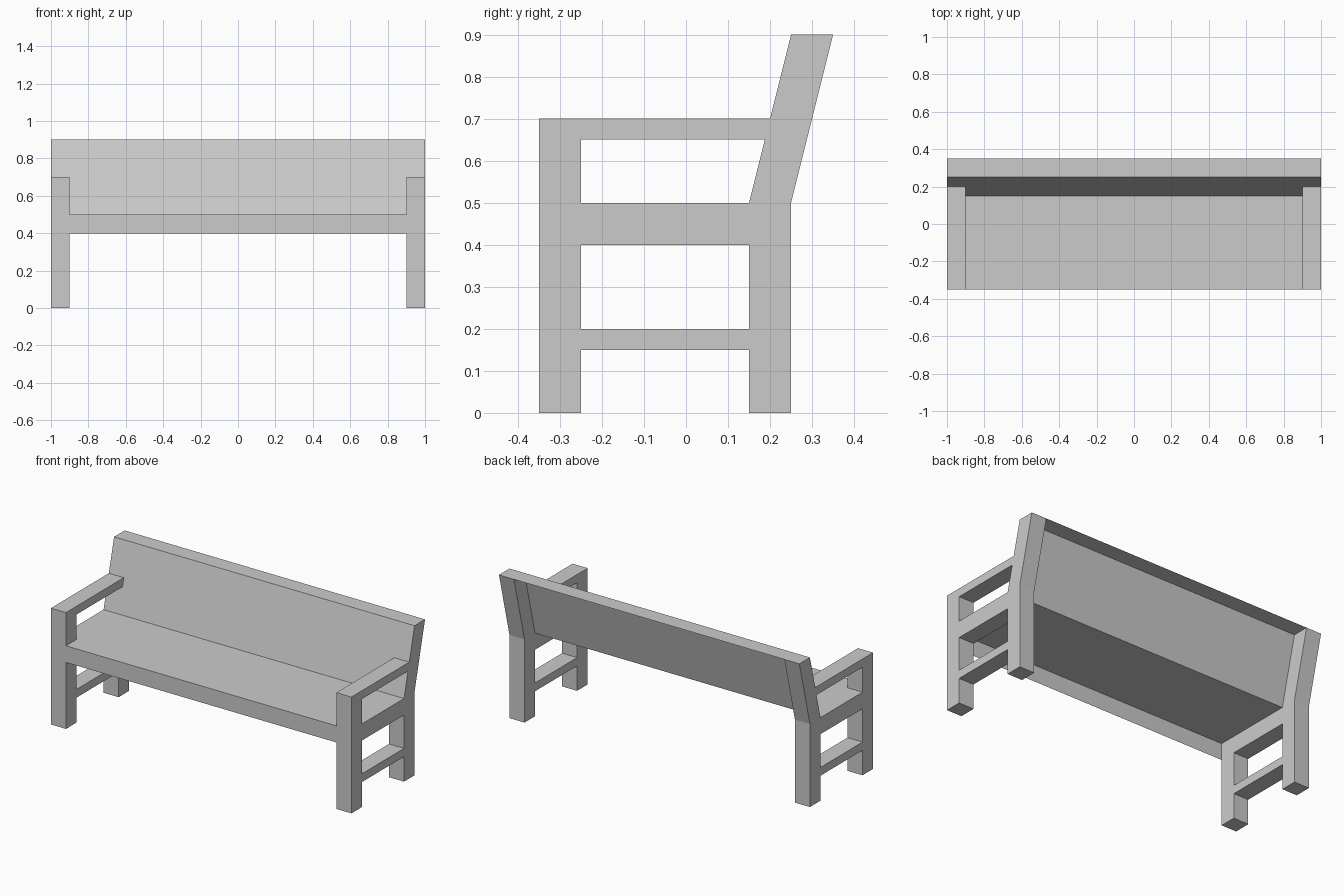
import bpy, bmesh
from mathutils import Vector

if "Cube" in bpy.data.objects:
    bpy.data.objects.remove(bpy.data.objects["Cube"])

HALF, INNER = 1.0, 0.9


def add_object(name, bm):
    mesh = bpy.data.meshes.new(name)
    bm.to_mesh(mesh)
    bm.free()
    obj = bpy.data.objects.new(name, mesh)
    bpy.context.collection.objects.link(obj)
    return obj


def extrude_x(bm, geom, dx):
    ret = bmesh.ops.extrude_face_region(bm, geom=geom)
    verts = [g for g in ret["geom"] if isinstance(g, bmesh.types.BMVert)]
    bmesh.ops.translate(bm, verts=verts, vec=(dx, 0, 0))


def side_frame(name, x, loops):
    """Plate with openings, drawn in the y-z plane and thickened along x."""
    bm = bmesh.new()
    for loop in loops:
        vs = [bm.verts.new((x, y, z)) for y, z in loop]
        for a, b in zip(vs, vs[1:] + vs[:1]):
            bm.edges.new((a, b))
    bmesh.ops.triangle_fill(bm, edges=bm.edges[:], use_beauty=True,
                            normal=Vector((1, 0, 0)))
    extrude_x(bm, bm.faces[:], HALF - INNER)
    bmesh.ops.recalc_face_normals(bm, faces=bm.faces[:])
    return add_object(name, bm)


def sheet(name, path):
    """Open folded board spanning the gap between the side frames."""
    bm = bmesh.new()
    rows = [[bm.verts.new((x, y, z)) for x in (-INNER, INNER)] for y, z in path]
    for (a, b), (c, d) in zip(rows, rows[1:]):
        bm.faces.new((a, b, d, c))
    return add_object(name, bm)


# Side frames: legs, leaning back post, armrest, seat rail and lower stretcher
outline = [(-.35, 0), (-.25, 0), (-.25, .15), (.15, .15), (.15, 0), (.25, 0),
           (.25, .5), (.35, .9), (.25, .9), (.2, .7), (-.35, .7)]
low_gap = [(-.25, .2), (.15, .2), (.15, .4), (-.25, .4)]
arm_gap = [(-.25, .5), (.15, .5), (.1875, .65), (-.25, .65)]
for name, x in (("left_side_frame", -HALF), ("right_side_frame", INNER)):
    side_frame(name, x, [outline, low_gap, arm_gap])

# Seat with its front apron, open underneath
sheet("seat", [(-.35, .4), (-.35, .5), (.15, .5)])

# Leaning backrest with its top ledge, open behind
sheet("backrest", [(.15, .5), (.25, .9), (.35, .9)])
